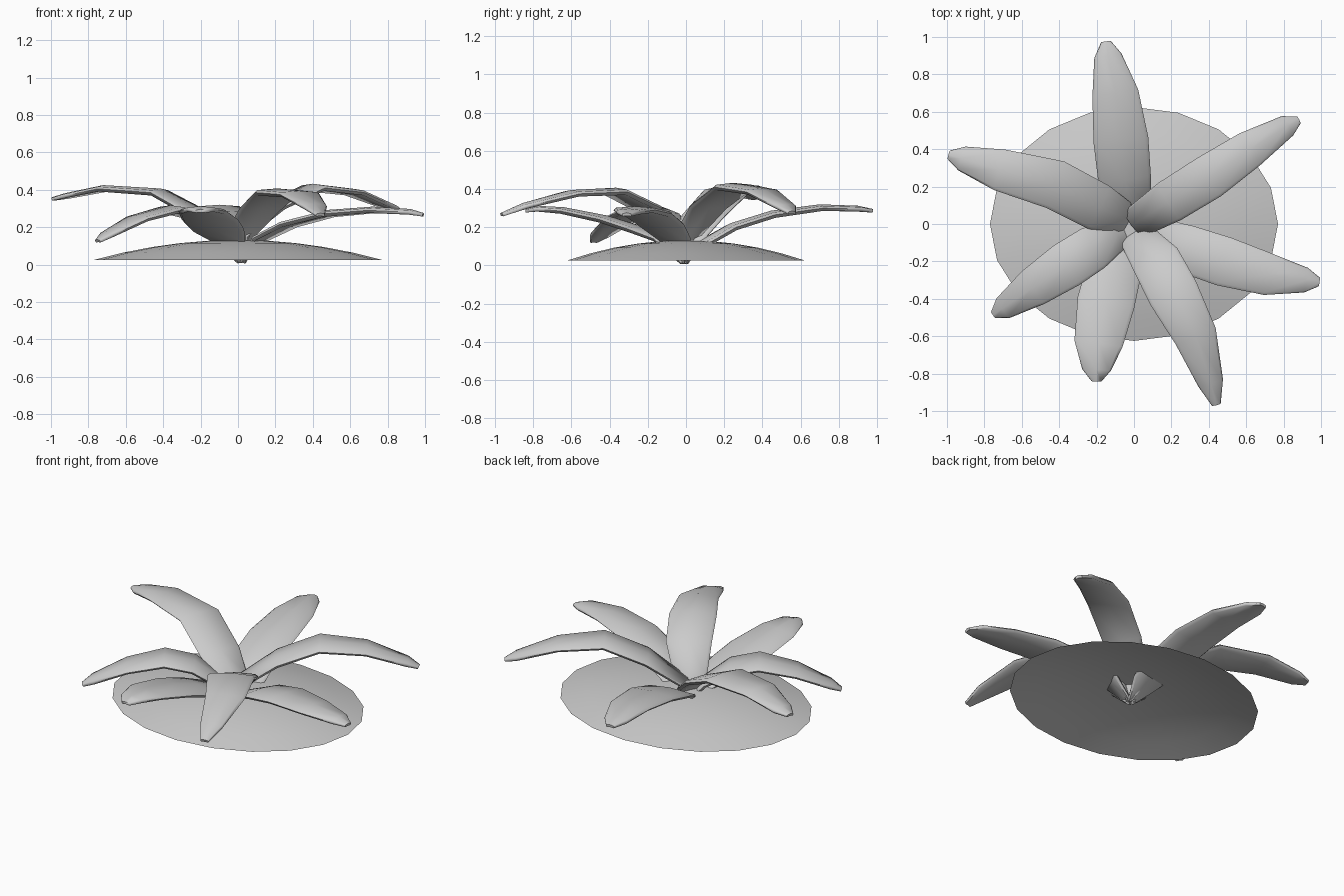
import bpy, bmesh, math
from mathutils import Vector

if "Cube" in bpy.data.objects:
    bpy.data.objects.remove(bpy.data.objects["Cube"])


def make_object(name, bm, angle):
    bmesh.ops.recalc_face_normals(bm, faces=bm.faces)
    me = bpy.data.meshes.new(name)
    bm.to_mesh(me)
    bm.free()
    ob = bpy.data.objects.new(name, me)
    bpy.context.collection.objects.link(ob)
    bpy.ops.object.select_all(action='DESELECT')
    ob.select_set(True)
    bpy.context.view_layer.objects.active = ob
    bpy.ops.object.shade_smooth_by_angle(angle=math.radians(angle))
    return ob


# Open shallow soil mound
def mound(rx=0.77, ry=0.625, z0=0.025, z1=0.132, sides=20, rings=5):
    bm = bmesh.new()
    top = bm.verts.new((0, 0, z1))
    prev = None
    for i in range(1, rings + 1):
        r = i / rings
        z = z0 + (z1 - z0) * (1 - r * r)
        ring = [bm.verts.new((rx * r * math.cos(2 * math.pi * k / sides),
                              ry * r * math.sin(2 * math.pi * k / sides), z))
                for k in range(sides)]
        for k in range(sides):
            n = (k + 1) % sides
            if prev:
                bm.faces.new((prev[k], ring[k], ring[n], prev[n]))
            else:
                bm.faces.new((top, ring[k], ring[n]))
        prev = ring
    ob = make_object("soil_mound", bm, 60)
    return ob


# Flattened closed leaf swept along a bent midrib
HALF_WIDTHS = (0.025, 0.10, 0.135, 0.14, 0.118, 0.07, 0.025)
THICKNESS = (0.008, 0.016, 0.018, 0.018, 0.016, 0.014, 0.009)
SECTION = ((-1, 0), (-0.88, 0.75), (0, 1.25), (0.88, 0.75),
           (1, 0), (0.88, -0.9), (0, -0.6), (-0.88, -0.9))


def leaf(name, path, width):
    pts = [Vector((0.02, -0.01, 0.012))] + [Vector(p) for p in path]
    bm = bmesh.new()
    prev = first = None
    for i, p in enumerate(pts):
        d = (pts[min(i + 1, len(pts) - 1)] - pts[max(i - 1, 0)]).normalized()
        side = Vector((0, 0, 1)).cross(d).normalized()
        up = d.cross(side)
        ring = [bm.verts.new(p + side * (u * HALF_WIDTHS[i] * width) + up * (v * THICKNESS[i]))
                for u, v in SECTION]
        if prev:
            for k in range(8):
                n = (k + 1) % 8
                bm.faces.new((prev[k], prev[n], ring[n], ring[k]))
        else:
            first = ring
        prev = ring
    bm.faces.new(first)
    bm.faces.new(prev)
    return make_object(name, bm, 60)


mound()
leaf("leaf_back", [(-.01, .08, .11), (-.05, .24, .20), (-.07, .45, .265),
                   (-.10, .70, .30), (-.14, .90, .295), (-.15, .975, .285)], 1.05)
leaf("leaf_back_right", [(.0, .0, .15), (.19, .12, .31), (.40, .25, .41),
                         (.62, .40, .385), (.82, .525, .305), (.88, .555, .275)], 0.86)
leaf("leaf_right", [(.12, -.06, .14), (.27, -.13, .215), (.48, -.20, .27),
                    (.72, -.27, .29), (.92, -.30, .28), (.99, -.31, .265)], 0.95)
leaf("leaf_front_right", [(.02, -.07, .17), (.12, -.20, .30), (.21, -.37, .385),
                          (.33, -.60, .375), (.41, -.85, .31), (.44, -.965, .265)], 0.98)
leaf("leaf_front", [(-.06, -.12, .14), (-.11, -.26, .19), (-.15, -.42, .24),
                    (-.19, -.64, .285), (-.20, -.78, .295), (-.20, -.84, .285)], 1.1)
leaf("leaf_front_left", [(-.10, -.06, .17), (-.22, -.13, .26), (-.36, -.22, .295),
                         (-.54, -.34, .245), (-.70, -.45, .16), (-.75, -.485, .125)], 0.9)
leaf("leaf_left", [(-.06, .03, .16), (-.19, .09, .26), (-.42, .21, .385),
                   (-.72, .29, .405), (-.92, .35, .365), (-.99, .37, .35)], 0.95)
